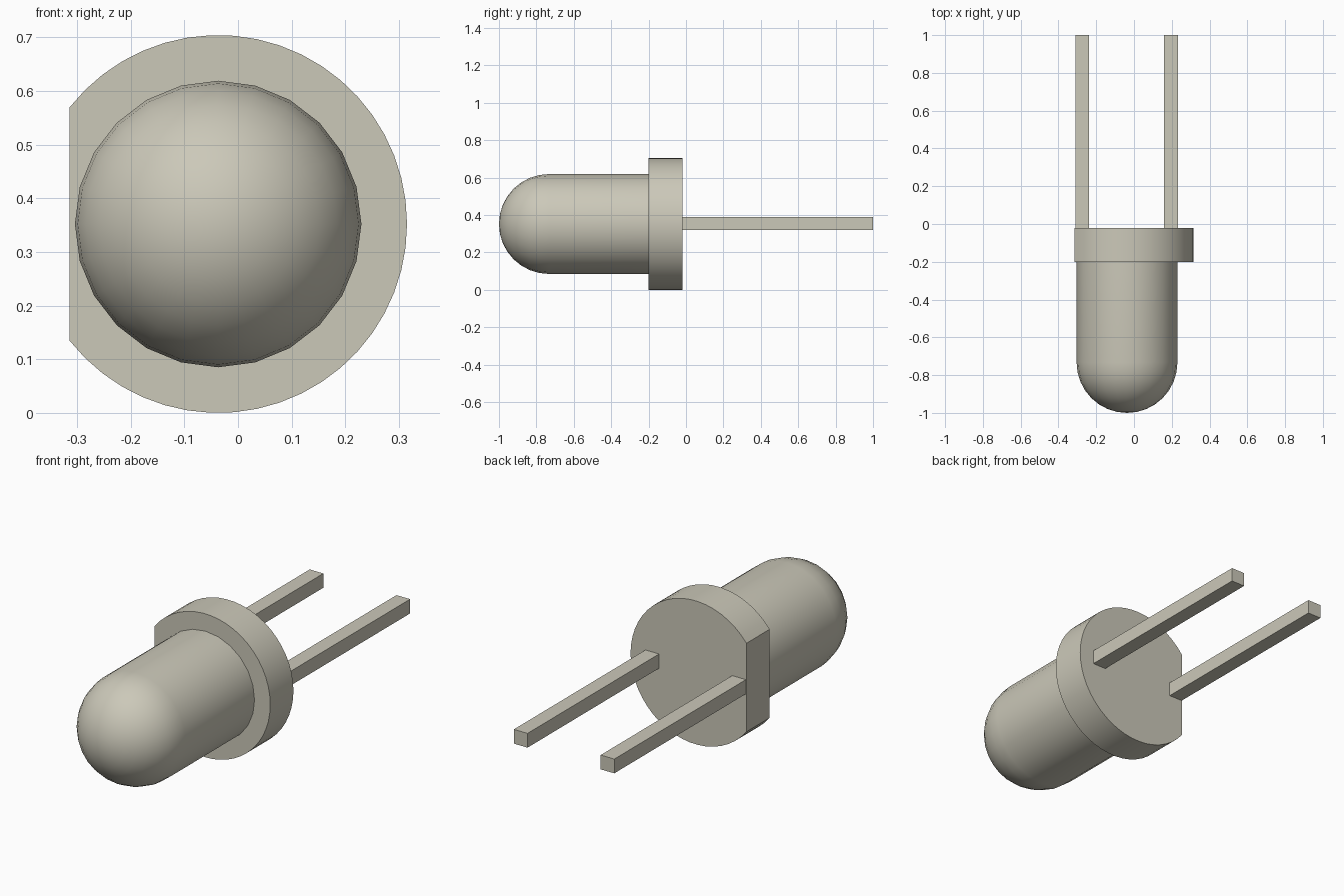
import bpy, bmesh, math

if "Cube" in bpy.data.objects:
    bpy.data.objects.remove(bpy.data.objects["Cube"])

CX, CZ = -0.037, 0.352          # axis of the round body
FLANGE_R, BULB_R = 0.352, 0.267
FLAT_X = -0.314                 # flat side of the flange
Y_BACK, Y_STEP, Y_DOME = -0.02, -0.20, -0.733

mat = bpy.data.materials.new("warm_grey")
mat.diffuse_color = (0.60, 0.58, 0.485, 1)
mat.use_nodes = True
mat.node_tree.nodes["Principled BSDF"].inputs["Base Color"].default_value = mat.diffuse_color


def finish(name, bm, smooth=False):
    bmesh.ops.recalc_face_normals(bm, faces=bm.faces)
    mesh = bpy.data.meshes.new(name)
    bm.to_mesh(mesh)
    bm.free()
    mesh.materials.append(mat)
    obj = bpy.data.objects.new(name, mesh)
    bpy.context.collection.objects.link(obj)
    if smooth:
        bpy.ops.object.select_all(action='DESELECT')
        obj.select_set(True)
        bpy.context.view_layer.objects.active = obj
        bpy.ops.object.shade_smooth_by_angle(angle=math.radians(30))
    return obj


# Bulb: straight barrel with a domed tip, spun around the y axis
bm = bmesh.new()
profile = [(0, Y_STEP), (BULB_R, Y_STEP)]
for i in range(9):
    a = math.radians(90 * i / 8)
    profile.append((BULB_R * math.cos(a), Y_DOME - BULB_R * math.sin(a)))
verts = [bm.verts.new((CX + r, y, CZ)) for r, y in profile]
edges = [bm.edges.new(pair) for pair in zip(verts, verts[1:])]
bmesh.ops.spin(bm, geom=verts + edges, cent=(CX, 0, CZ), axis=(0, 1, 0),
               angle=math.tau, steps=24)
bmesh.ops.remove_doubles(bm, verts=bm.verts, dist=1e-4)
finish("bulb", bm, smooth=True)

# Flange: disc with one flat side, extruded along y
bm = bmesh.new()
end = math.pi - math.acos((CX - FLAT_X) / FLANGE_R)
N = 40
ring = []
for i in range(N + 1):
    a = -end + 2 * end * i / N
    ring.append(bm.verts.new((CX + FLANGE_R * math.cos(a), Y_STEP,
                              CZ + FLANGE_R * math.sin(a))))
face = bm.faces.new(ring)
ext = bmesh.ops.extrude_face_region(bm, geom=[face], use_keep_orig=True)
moved = [g for g in ext["geom"] if isinstance(g, bmesh.types.BMVert)]
bmesh.ops.translate(bm, verts=moved, vec=(0, Y_BACK - Y_STEP, 0))
finish("flange", bm, smooth=True)

# Two square leads
for name, x in (("left_lead", -0.274), ("right_lead", 0.197)):
    bm = bmesh.new()
    bmesh.ops.create_cube(bm, size=1)
    bmesh.ops.scale(bm, verts=bm.verts, vec=(0.074, 1.0 - Y_BACK, 0.07))
    bmesh.ops.translate(bm, verts=bm.verts, vec=(x, (1.0 + Y_BACK) / 2, 0.355))
    finish(name, bm)
